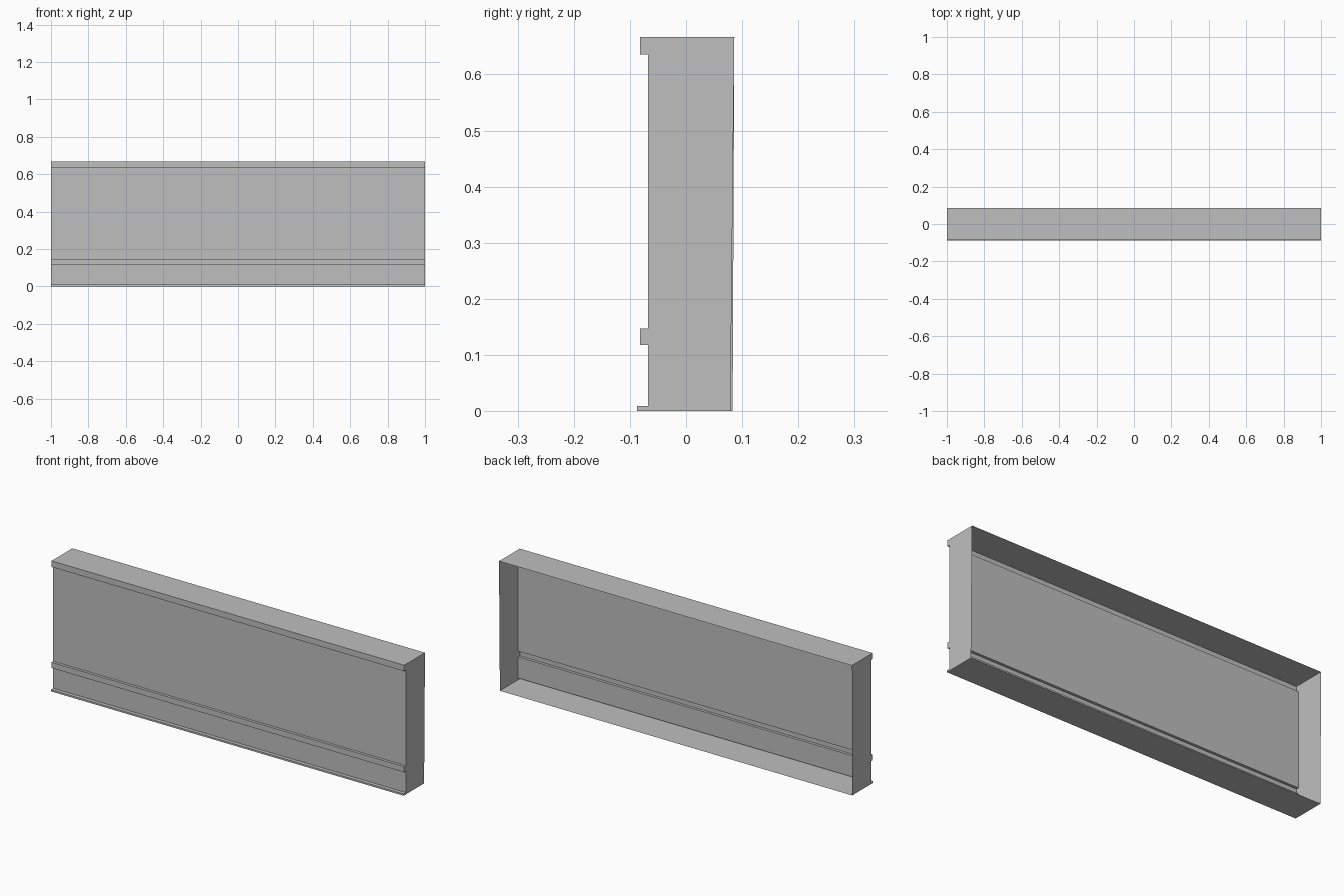
import bpy

# Remove the default cube
cube = bpy.data.objects.get("Cube")
if cube:
    bpy.data.objects.remove(cube, do_unlink=True)

# Single flat grey
GREY = (0.52, 0.52, 0.52, 1.0)
grey = bpy.data.materials.new("light_grey")
grey.use_nodes = True
grey.diffuse_color = GREY
shader = next(n for n in grey.node_tree.nodes if n.type == 'BSDF_PRINCIPLED')
shader.inputs["Base Color"].default_value = GREY

HALF = 1.0       # half length along x
HEIGHT = 0.667
WALL = -0.068    # front panel plane
RIB = -0.082     # front of the two raised bands
LIP = -0.087     # front of the thin bottom lip


def profile(back_bottom):
    """Open (y, z) section: bottom, lip, panel with two raised bands, top."""
    points = [(back_bottom, 0), (LIP, 0), (LIP, 0.009), (WALL, 0.009)]
    for low, high in ((0.118, 0.147), (0.636, HEIGHT)):
        points += [(WALL, low), (RIB, low), (RIB, high)]
        if high < HEIGHT:
            points.append((WALL, high))
    points.append((0.086, HEIGHT))
    return points


def add_part(name, verts, faces):
    mesh = bpy.data.meshes.new(name)
    mesh.from_pydata(verts, [], faces)
    mesh.materials.append(grey)
    mesh.update()
    part = bpy.data.objects.new(name, mesh)
    bpy.context.scene.collection.objects.link(part)
    return part


# The back edge is slightly skewed between the two ends
right = [(-HALF, y, z) for y, z in profile(0.083)]
left = [(HALF, y, z) for y, z in profile(0.079)]
n = len(right)

# Folded sheet running the full length, open at the back
add_part("folded_panel", right + left,
         [(i, i + n, i + n + 1, i + 1) for i in range(n - 1)])

# End walls closing the section
add_part("right_end_wall", right, [tuple(range(n))])
add_part("left_end_wall", left, [tuple(reversed(range(n)))])
